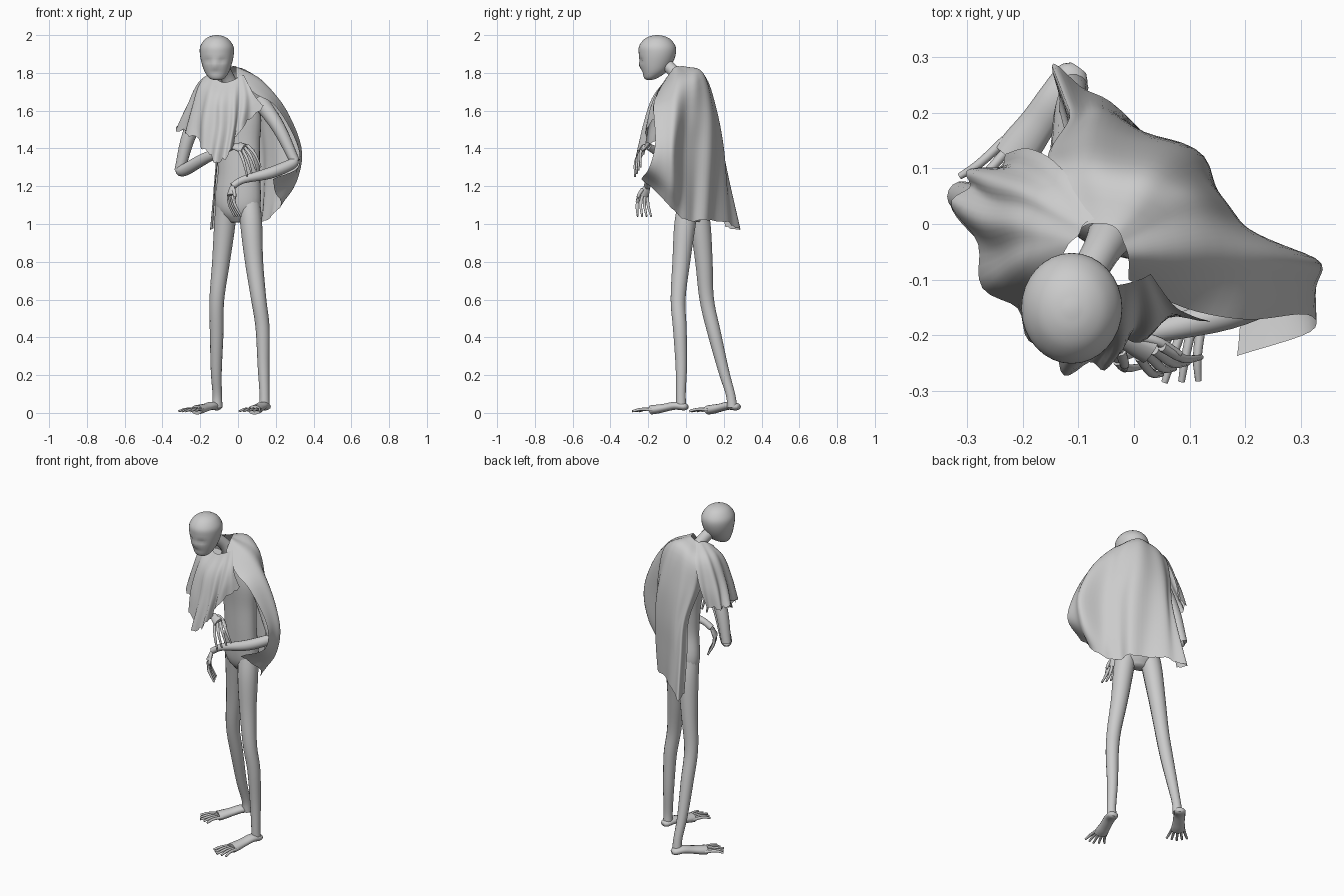
import bpy, bmesh, math, random
from mathutils import Vector

random.seed(4)
default = bpy.data.objects.get("Cube")
if default:
    bpy.data.objects.remove(default, do_unlink=True)

ashen = bpy.data.materials.new("ashen_grey")
ashen.use_nodes = True
ashen.diffuse_color = (0.6, 0.6, 0.6, 1)
ashen.node_tree.nodes["Principled BSDF"].inputs["Base Color"].default_value = ashen.diffuse_color


def spline(points, steps):
    """Smooth curve through the points; each one may carry a radius."""
    pts = [Vector(p) for p in points]
    pts = [2 * pts[0] - pts[1]] + pts + [2 * pts[-1] - pts[-2]]
    out = []
    for i in range(1, len(pts) - 2):
        a, b, c, d = pts[i - 1:i + 3]
        for k in range(steps):
            t = k / steps
            out.append(b + ((c - a) + ((2 * a - 5 * b + 4 * c - d) + (3 * b - a - 3 * c + d) * t) * t) * t / 2)
    return out + [pts[-2]]


def make_object(name, bm, angle=60):
    mesh = bpy.data.meshes.new(name)
    bm.normal_update()
    bm.to_mesh(mesh)
    bm.free()
    mesh.materials.append(ashen)
    obj = bpy.data.objects.new(name, mesh)
    bpy.context.collection.objects.link(obj)
    bpy.ops.object.select_all(action="DESELECT")
    obj.select_set(True)
    bpy.context.view_layer.objects.active = obj
    bpy.ops.object.shade_smooth_by_angle(angle=math.radians(angle))


def bridge(bm, rows, closed):
    for low, high in zip(rows, rows[1:]):
        for i in range(len(low) - (not closed)):
            j = (i + 1) % len(low)
            bm.faces.new((low[i], low[j], high[j], high[i]))


def limb(name, points, flat=1, side=(1, 0, 0), sides=14, steps=5):
    """Sweep an oval of varying radius along a curved path."""
    path = spline(points, steps)
    bm = bmesh.new()
    rings = []
    for i, p in enumerate(path):
        along = (path[min(i + 1, len(path) - 1)] - path[max(i - 1, 0)]).to_3d().normalized()
        wide = Vector(side)
        wide = (wide - along * wide.dot(along)).normalized()
        deep = along.cross(wide) * flat
        turn = [math.tau * k / sides for k in range(sides)]
        rings.append([bm.verts.new(p.to_3d() + p.w * (wide * math.cos(t) + deep * math.sin(t))) for t in turn])
    bridge(bm, rings, True)
    bm.faces.new(rings[0][::-1])
    bm.faces.new(rings[-1])
    make_object(name, bm)


def cloth(name, columns, folds, depth, ragged):
    """Loft a draped sheet from columns that run from collar to hem."""
    drops = [spline(c, 5) for c in columns]
    rows = [spline(r, 8) for r in zip(*drops)]
    bm = bmesh.new()
    grid = []
    for i, row in enumerate(rows):
        fall = i / (len(rows) - 1)
        line = []
        for j, p in enumerate(row):
            out = Vector((p.x, p.y, 0)).normalized()
            p = p + out * depth * fall * math.sin(folds * math.tau * j / len(row) + 2 * fall)
            if i == len(rows) - 1:
                p.z += random.uniform(-ragged, ragged)
            line.append(bm.verts.new(p))
        grid.append(line)
    bridge(bm, grid, False)
    make_object(name, bm, 80)


# torso and neck
limb("torso", [(0, .04, 1.01, .05), (0, .037, 1.06, .105), (0, .033, 1.13, .125), (.005, .02, 1.27, .115),
               (0, .02, 1.42, .12), (-.01, .02, 1.57, .135), (-.03, .01, 1.7, .1), (-.03, .01, 1.77, .04)],
     flat=.6, side=(1, -.3, 0), sides=24)
limb("neck", [(-.03, 0, 1.7, .05), (-.06, -.05, 1.79, .034), (-.1, -.12, 1.86, .034)])

# head: stacked rings, with sunken eyes and a raised nose
profile = [(-.195, 1.762, .014, .012), (-.187, 1.772, .04, .034), (-.168, 1.805, .064, .064),
           (-.158, 1.85, .08, .086), (-.152, 1.9, .09, .098), (-.152, 1.94, .088, .097),
           (-.152, 1.975, .066, .073), (-.152, 1.993, .038, .042), (-.152, 2, .008, .008)]
skull = bmesh.new()
rings = []
for y, z, wide, deep in spline(profile, 4):
    ring = []
    for k in range(32):
        t = math.tau * k / 32
        p = Vector((-.112 + wide * math.cos(t), y + deep * math.sin(t), z))
        if math.sin(t) < 0:
            across = abs(p.x + .122)
            eye = math.exp(-((across - .037) / .017) ** 2 - ((z - 1.865) / .013) ** 2)
            nose = math.exp(-(across / .011) ** 2 - ((z - 1.84) / .02) ** 2)
            mouth = math.exp(-(across / .03) ** 2 - ((z - 1.802) / .006) ** 2)
            p.y += .01 * eye - .01 * nose + .004 * mouth
        ring.append(skull.verts.new(p))
    rings.append(ring)
bridge(skull, rings, True)
skull.faces.new(rings[0][::-1])
skull.faces.new(rings[-1])
make_object("head", skull)

# legs
limb("left_leg", [(.06, .02, 1.14, .055), (.07, -.005, 1, .058), (.085, -.025, .8, .048), (.11, -.042, .6, .04),
                  (.13, -.033, .45, .037), (.135, -.025, .25, .031), (.14, -.027, .1, .026), (.14, -.025, .03, .028)])
limb("right_leg", [(-.06, .05, 1.14, .055), (-.07, .075, 1, .056), (-.09, .095, .8, .047), (-.112, .11, .6, .039),
                   (-.113, .15, .42, .036), (-.115, .2, .22, .029), (-.11, .235, .1, .025), (-.11, .245, .03, .028)])


# feet with long toes
def foot(name, heel, toe):
    start, along = Vector(heel), Vector(toe) - Vector(heel)
    side = Vector((along.y, -along.x, 0)).normalized()

    def spot(t, across, height, radius):
        return (*(start + along * t + side * across + Vector((0, 0, height))), radius)

    limb(name, [spot(0, 0, .03, .018), spot(.06, 0, .033, .031), spot(.22, 0, .038, .033),
                spot(.4, 0, .028, .033), spot(.55, 0, .02, .037), spot(.66, 0, .016, .038)], .65, side)
    for i in range(5):
        a = (i - 2) * .015
        reach = 1 - .035 * abs(i - 2)
        limb(f"{name}_toe_{i + 1}", [spot(.6, a, .017, .009), spot(.8, a * 1.4, .019, .008),
                                     spot(reach, a * 1.9, .009, .006)], sides=8, side=side, steps=3)


foot("left_foot", (.15, .008, 0), (.055, -.285, 0))
foot("right_foot", (-.1, .28, 0), (-.28, .035, 0))

# arms
limb("left_upper_arm", [(.11, -.02, 1.66, .045), (.215, -.07, 1.51, .036), (.302, -.1, 1.33, .026)])
limb("left_forearm", [(.303, -.1, 1.34, .022), (.28, -.115, 1.315, .029), (.17, -.16, 1.27, .03),
                      (.03, -.195, 1.235, .02), (-.03, -.205, 1.2, .018)], side=(0, 0, 1))
limb("right_upper_arm", [(-.15, .01, 1.68, .045), (-.255, .03, 1.48, .038), (-.31, .05, 1.28, .027)])
limb("right_forearm", [(-.312, .055, 1.29, .024), (-.285, .02, 1.285, .032), (-.17, -.09, 1.35, .03),
                       (-.03, -.2, 1.41, .018)], side=(0, 0, 1))


# hands with spread bony fingers
def hand(name, wrist, knuckle, bend, tip, spread):
    spread = Vector(spread)
    wrist, knuckle, bend, tip = map(Vector, (wrist, knuckle, bend, tip))
    limb(name + "_palm", [(*wrist, .018), (*wrist.lerp(knuckle, .5), .026), (*knuckle, .03)], .5, spread, steps=3)
    for i in range(4):
        s = spread * (i - 1.5)
        limb(f"{name}_finger_{i + 1}", [(*(knuckle + s), .009), (*(bend + s * 1.4), .008), (*(tip + s * 1.7), .005)],
             sides=8, side=spread, steps=3)
    base = wrist.lerp(knuckle, .3) + spread * 1.3
    limb(name + "_thumb", [(*base, .01), (*(base + spread * .9 + (bend - wrist) * .3), .009),
                           (*(base + spread + (bend - wrist) * .7), .006)], sides=8, side=(0, .3, 1), steps=3)


hand("right_hand", (-.03, -.2, 1.415), (.03, -.23, 1.4), (.06, -.255, 1.35), (.085, -.255, 1.275), (.014, .006, .01))
hand("left_hand", (-.03, -.205, 1.2), (-.04, -.225, 1.15), (-.03, -.23, 1.1), (0, -.22, 1.04), (.007, -.014, 0))

# cloak over the left shoulder and down the back
cloth("cloak_back", [
    [(-.01, -.1, 1.78), (.09, -.15, 1.69), (.2, -.17, 1.62), (.305, -.16, 1.43), (.31, -.19, 1.3), (.18, -.23, 1.24)],
    [(-.01, -.06, 1.83), (.13, -.06, 1.75), (.25, -.06, 1.61), (.33, -.07, 1.4), (.3, -.07, 1.22), (.22, -.09, 1.1)],
    [(-.02, -.03, 1.835), (.11, .03, 1.765), (.17, .02, 1.58), (.19, 0, 1.4), (.18, 0, 1.2), (.15, 0, 1.02)],
    [(-.03, -.01, 1.835), (.04, .08, 1.8), (.09, .12, 1.6), (.12, .12, 1.4), (.12, .11, 1.2), (.11, .1, 1.02)],
    [(-.05, 0, 1.83), (-.05, .1, 1.785), (-.05, .16, 1.6), (-.04, .19, 1.4), (-.04, .2, 1.2), (-.04, .21, 1.01)],
    [(-.08, 0, 1.82), (-.13, .1, 1.75), (-.14, .14, 1.6), (-.11, .19, 1.4), (-.12, .23, 1.2), (-.14, .28, .97)],
    [(-.1, -.01, 1.81), (-.17, .06, 1.74), (-.16, .08, 1.6), (-.11, .13, 1.4), (-.12, .16, 1.2), (-.13, .2, .99)],
], folds=6, depth=.01, ragged=.005)

# cloak over the right shoulder and across the chest
cloth("cloak_front", [
    [(-.07, .01, 1.82), (-.13, .1, 1.75), (-.18, .13, 1.62), (-.22, .12, 1.5)],
    [(-.09, 0, 1.82), (-.18, .06, 1.755), (-.25, .08, 1.62), (-.29, .09, 1.5)],
    [(-.1, -.02, 1.82), (-.2, .01, 1.755), (-.265, .01, 1.62), (-.315, .03, 1.5)],
    [(-.12, -.04, 1.81), (-.2, -.06, 1.745), (-.24, -.09, 1.6), (-.26, -.11, 1.48)],
    [(-.13, -.08, 1.78), (-.16, -.14, 1.69), (-.18, -.18, 1.55), (-.18, -.2, 1.4)],
    [(-.08, -.11, 1.75), (-.1, -.18, 1.65), (-.1, -.22, 1.5), (-.12, -.26, 1.33)],
    [(-.03, -.11, 1.76), (-.03, -.18, 1.66), (-.03, -.22, 1.52), (-.05, -.25, 1.37)],
    [(.01, -.1, 1.78), (.02, -.155, 1.69), (.02, -.185, 1.6), (.01, -.2, 1.5)],
    [(.03, -.09, 1.79), (.07, -.145, 1.71), (.1, -.16, 1.66), (.13, -.165, 1.62)],
], folds=8, depth=.014, ragged=.012)
